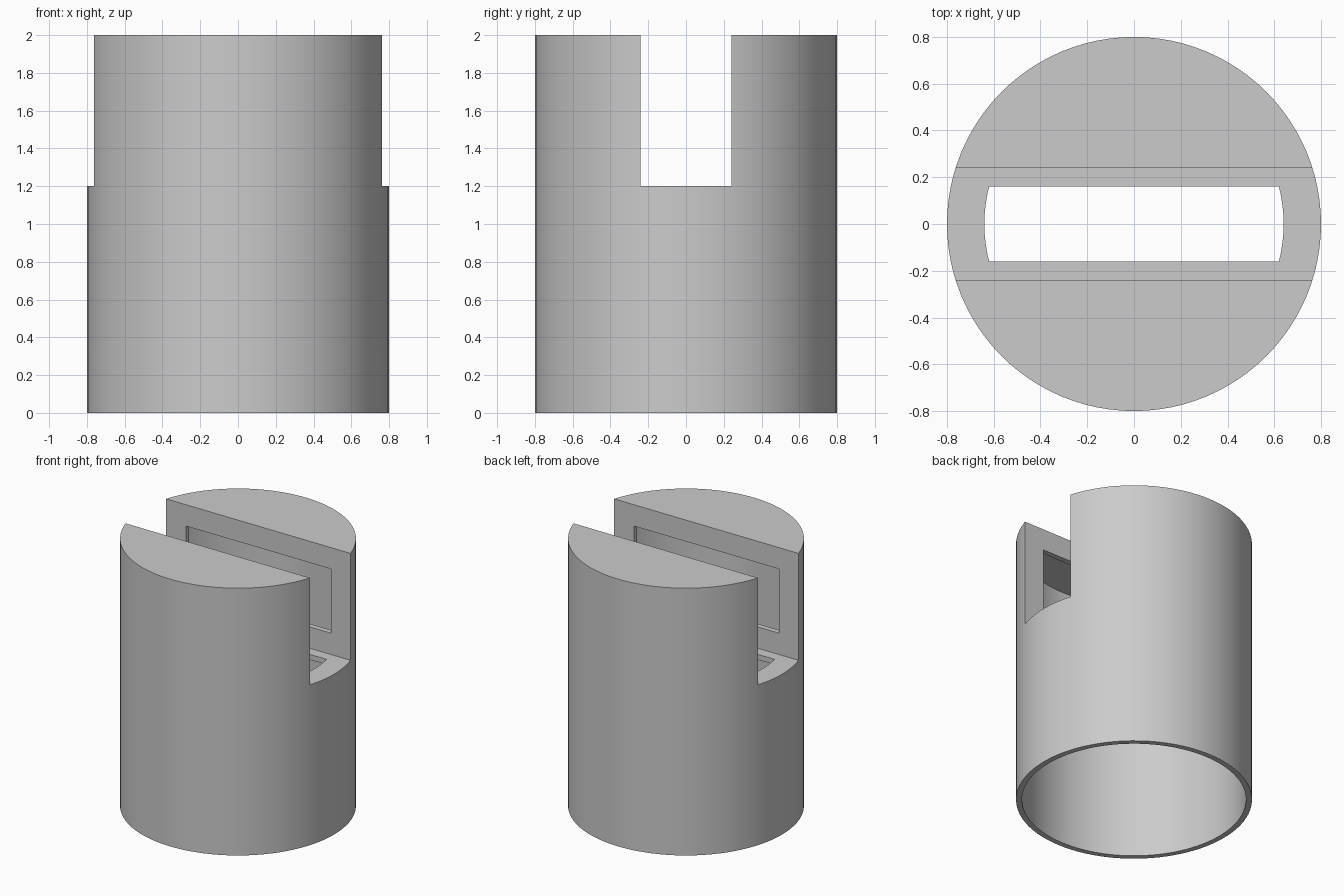
import bpy
import math

SIDES = 96
WALL = 0.04
RADIUS = 0.8
HEIGHT = 2.0
SLOT_HALF = 0.24
SLOT_FLOOR = 1.2

if "Cube" in bpy.data.objects:
    bpy.data.objects.remove(bpy.data.objects["Cube"])

grey = bpy.data.materials.new("plain grey")
grey.use_nodes = True
colour = (0.6, 0.6, 0.6, 1)
grey.diffuse_color = colour
grey.node_tree.nodes["Principled BSDF"].inputs["Base Color"].default_value = colour


def cylinder(name, radius, bottom, top):
    bpy.ops.mesh.primitive_cylinder_add(
        vertices=SIDES, radius=radius, depth=top - bottom,
        location=(0, 0, (bottom + top) / 2))
    obj = bpy.context.object
    obj.name = name
    return obj


def box(name, half_x, half_y, bottom, top):
    bpy.ops.mesh.primitive_cube_add(size=2, location=(0, 0, (bottom + top) / 2))
    obj = bpy.context.object
    obj.name = name
    obj.scale = (half_x, half_y, (top - bottom) / 2)
    bpy.ops.object.transform_apply(location=False, rotation=False, scale=True)
    return obj


def combine(target, tool, operation="DIFFERENCE"):
    """Apply a boolean and discard the tool."""
    tool.hide_render = True
    mod = target.modifiers.new("cut", "BOOLEAN")
    mod.operation = operation
    mod.solver = "EXACT"
    mod.object = tool
    bpy.ops.object.select_all(action="DESELECT")
    bpy.context.view_layer.objects.active = target
    target.select_set(True)
    bpy.ops.object.modifier_apply(modifier=mod.name)
    bpy.data.objects.remove(tool)


# Outer body with the slot across its top
body = cylinder("slotted_sleeve", RADIUS, 0, HEIGHT)
combine(body, box("slot_cutter", 1, SLOT_HALF, SLOT_FLOOR, HEIGHT + 1))

# Hollow interior, offset inward by the wall thickness and open below
hollow = cylinder("hollow_cutter", RADIUS - WALL, -0.5, HEIGHT - WALL)
combine(hollow, box("hollow_slot_cutter", 1, SLOT_HALF + WALL,
                    SLOT_FLOOR - WALL, HEIGHT + 1))
combine(body, hollow)

# Rectangular windows through both slot walls
combine(body, box("window_cutter", 0.6, SLOT_HALF + 2 * WALL, 1.36, 1.84))

# Round-ended opening through the slot floor
opening = cylinder("opening_cutter", 0.64, 1.1, 1.3)
combine(opening, box("opening_limits", 1, 0.16, 1.0, 1.4), "INTERSECT")
combine(body, opening)

body.data.materials.clear()
body.data.materials.append(grey)
bpy.ops.object.select_all(action="DESELECT")
body.select_set(True)
bpy.context.view_layer.objects.active = body
bpy.ops.object.shade_smooth_by_angle(angle=math.radians(30))
